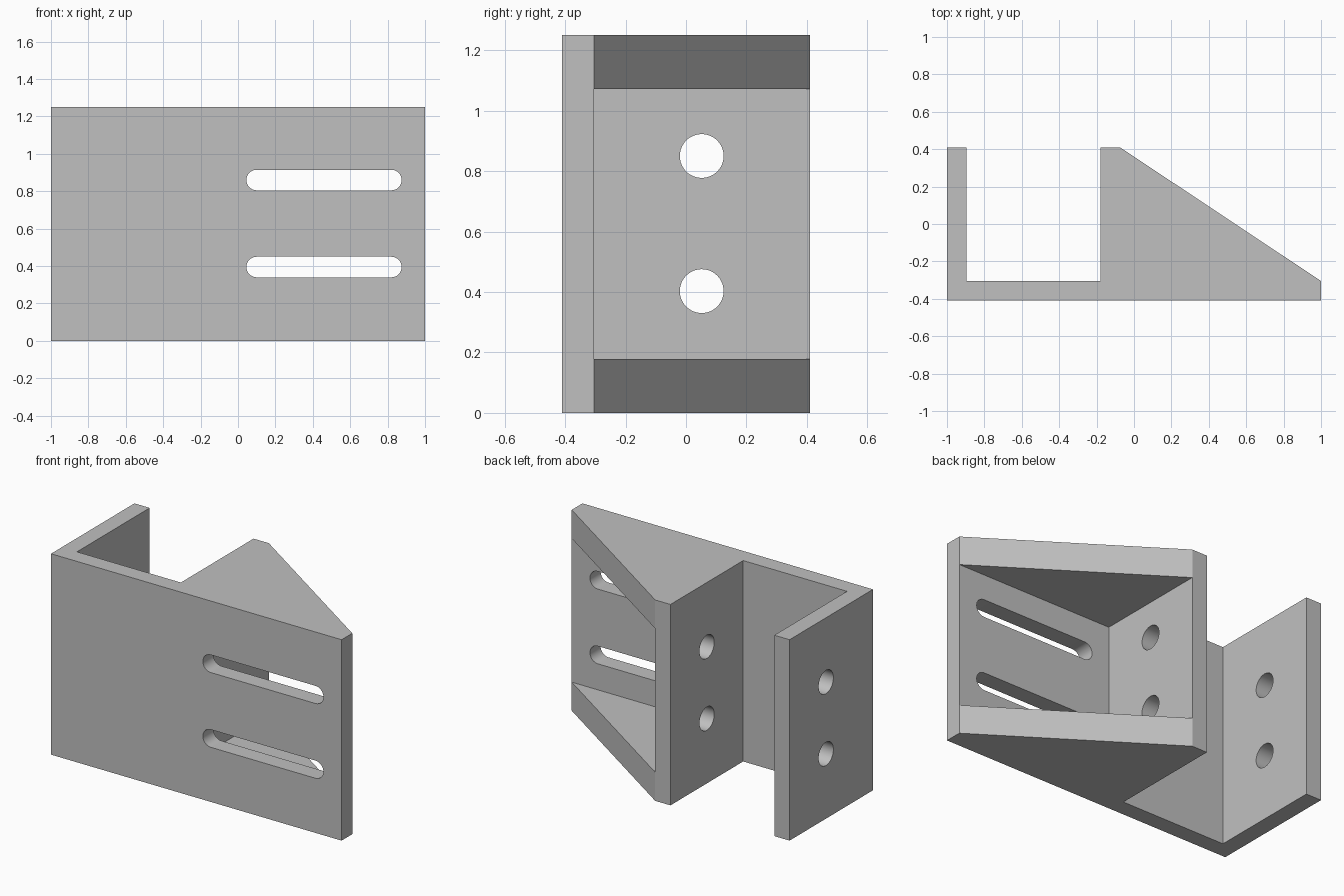
import bpy, bmesh
from math import cos, sin, pi
from mathutils import Vector

default = bpy.data.objects.get("Cube")
if default:
    bpy.data.objects.remove(default, do_unlink=True)

# Main dimensions
HEIGHT = 1.25
FRONT, INNER, BACK = -0.41, -0.305, 0.41
GUSSET = 0.178

steel = bpy.data.materials.new("light grey steel")
steel.use_nodes = True
grey = (0.53, 0.53, 0.53, 1)
steel.diffuse_color = grey
steel.node_tree.nodes["Principled BSDF"].inputs["Base Color"].default_value = grey


def prism(name, points, sweep):
    """Extrude a closed outline of 3D points along the sweep vector."""
    bm = bmesh.new()
    face = bm.faces.new([bm.verts.new(p) for p in points])
    ext = bmesh.ops.extrude_face_region(bm, geom=[face])
    moved = [g for g in ext["geom"] if isinstance(g, bmesh.types.BMVert)]
    bmesh.ops.translate(bm, verts=moved, vec=Vector(sweep))
    bmesh.ops.recalc_face_normals(bm, faces=bm.faces)
    mesh = bpy.data.meshes.new(name)
    bm.to_mesh(mesh)
    bm.free()
    mesh.materials.append(steel)
    obj = bpy.data.objects.new(name, mesh)
    bpy.context.collection.objects.link(obj)
    return obj


def arc(cx, cy, r, start, end, steps):
    return [(cx + r * cos(start + (end - start) * i / steps),
             cy + r * sin(start + (end - start) * i / steps))
            for i in range(steps + 1)]


# Plate, two flanges and the sloping side in one outline
outline = [(-1, FRONT), (1, FRONT), (1, INNER), (-0.075, BACK), (-0.18, BACK),
           (-0.18, INNER), (-0.895, INNER), (-0.895, BACK), (-1, BACK)]
bracket = prism("bracket", [(x, y, 0) for x, y in outline], (0, 0, HEIGHT))

# Pocket between the upper and lower gussets
pocket = [(-0.075, INNER), (1.2, INNER), (1.2, 0.6), (-0.075, 0.6)]
cutters = [prism("pocket_cutter", [(x, y, GUSSET) for x, y in pocket],
                 (0, 0, HEIGHT - 2 * GUSSET))]

# Long slots through the plate
for z in (0.395, 0.86):
    slot = arc(0.82, z, 0.055, -pi / 2, pi / 2, 16) + arc(0.1, z, 0.055, pi / 2, 3 * pi / 2, 16)
    cutters.append(prism("slot_cutter", [(x, -0.5, h) for x, h in slot], (0, 0.3, 0)))

# Round bolt holes through both flanges
for z in (0.403, 0.85):
    ring = arc(0.052, z, 0.0725, 0, 2 * pi, 48)[:-1]
    cutters.append(prism("hole_cutter", [(-1.1, y, h) for y, h in ring], (1.15, 0, 0)))

for cutter in cutters:
    cutter.hide_render = True
    mod = bracket.modifiers.new(cutter.name, "BOOLEAN")
    mod.operation = "DIFFERENCE"
    mod.solver = "EXACT"
    mod.object = cutter

# Bake the cuts and discard the cutters
bpy.context.view_layer.update()
graph = bpy.context.evaluated_depsgraph_get()
baked = bpy.data.meshes.new_from_object(bracket.evaluated_get(graph))
bracket.modifiers.clear()
bracket.data = baked
for cutter in cutters:
    bpy.data.objects.remove(cutter, do_unlink=True)

# Smooth bores with crisp edges
bpy.ops.object.select_all(action="DESELECT")
bracket.select_set(True)
bpy.context.view_layer.objects.active = bracket
bpy.ops.object.shade_smooth_by_angle(angle=pi / 6)
